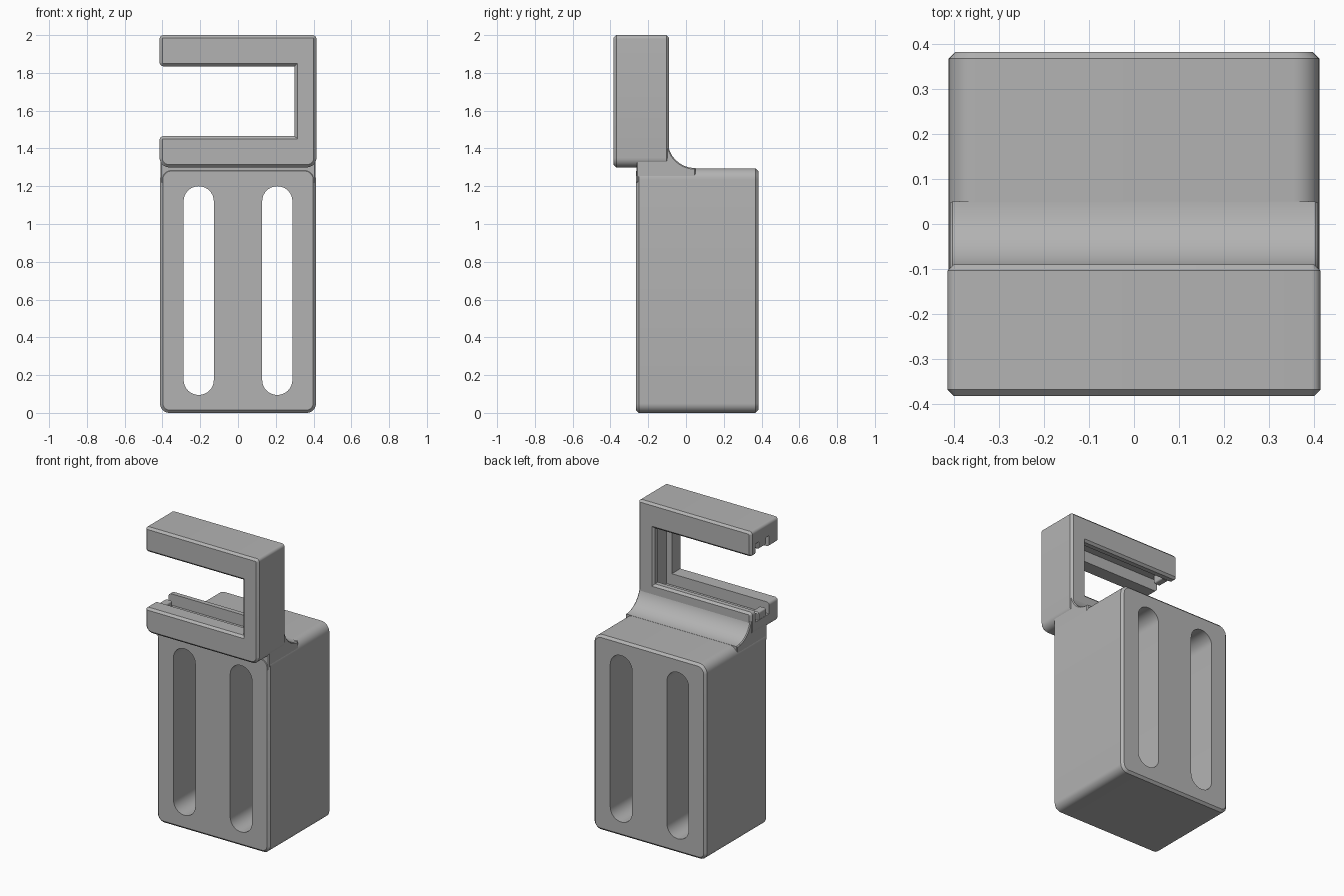
import bpy, bmesh, math
from mathutils import Vector

cube = bpy.data.objects.get("Cube")
if cube:
    bpy.data.objects.remove(cube, do_unlink=True)

grey = bpy.data.materials.new("plain grey")
grey.use_nodes = True
grey.diffuse_color = (0.45, 0.45, 0.45, 1)
grey.node_tree.nodes["Principled BSDF"].inputs["Base Color"].default_value = (0.45, 0.45, 0.45, 1)


def rounded(corners, steps=8):
    """Outline with a circular arc at each right-angled corner (a, b, radius)."""
    out = []
    for i, (a, b, r) in enumerate(corners):
        p = Vector((a, b))
        if r == 0:
            out.append(p)
            continue
        u = (Vector(corners[i - 1][:2]) - p).normalized()
        v = (Vector(corners[(i + 1) % len(corners)][:2]) - p).normalized()
        for k in range(steps + 1):
            t = math.pi / 2 * k / steps
            out.append(p + (u + v - v * math.cos(t) - u * math.sin(t)) * r)
    return out


def rect(a0, a1, b0, b1, r_low=0, r_high=0):
    return [(a0, b0, r_low), (a1, b0, r_low), (a1, b1, r_high), (a0, b1, r_high)]


def prism(name, corners, lo, hi, axis="Y", chamfer=0):
    """Extrude an outline along an axis and chamfer the rims of both ends."""
    bm = bmesh.new()
    place = (lambda p, d: (p.x, d, p.y)) if axis == "Y" else (lambda p, d: (d, p.x, p.y))
    face = bm.faces.new([bm.verts.new(place(p, lo)) for p in rounded(corners)])
    ext = bmesh.ops.extrude_face_region(bm, geom=[face], use_keep_orig=True)
    new = [g for g in ext["geom"] if isinstance(g, bmesh.types.BMVert)]
    move = (0, hi - lo, 0) if axis == "Y" else (hi - lo, 0, 0)
    bmesh.ops.translate(bm, verts=new, vec=move)
    bmesh.ops.recalc_face_normals(bm, faces=bm.faces)
    if chamfer:
        k = 1 if axis == "Y" else 0
        rim = [e for e in bm.edges if abs(e.verts[0].co[k] - e.verts[1].co[k]) < 1e-6]
        bmesh.ops.bevel(bm, geom=rim, offset=chamfer, segments=1, affect="EDGES")
    mesh = bpy.data.meshes.new(name)
    bm.to_mesh(mesh)
    bm.free()
    mesh.materials.append(grey)
    obj = bpy.data.objects.new(name, mesh)
    bpy.context.collection.objects.link(obj)
    return obj


def activate(obj):
    bpy.ops.object.select_all(action="DESELECT")
    obj.select_set(True)
    bpy.context.view_layer.objects.active = obj


def cut(target, cutter):
    mod = target.modifiers.new("cut", "BOOLEAN")
    mod.operation, mod.solver, mod.object = "DIFFERENCE", "EXACT", cutter
    activate(target)
    bpy.ops.object.modifier_apply(modifier=mod.name)
    bpy.data.objects.remove(cutter, do_unlink=True)


# Main block with two long through slots
body = prism("body", rect(-0.413, 0.413, 0, 1.295, 0.05, 0.06), -0.265, 0.383, chamfer=0.015)
for side in (-1, 1):
    x = side * 0.208
    cut(body, prism("slot_cutter", rect(x - 0.08, x + 0.08, 0.095, 1.2, 0.0795, 0.0795), -0.6, 0.6))

# C-shaped holder, open towards -x
clamp = prism("holder", [
    (-0.415, 1.3, 0.05), (0.415, 1.3, 0.05), (0.415, 2.0, 0.02), (-0.415, 2.0, 0.02),
    (-0.415, 1.835, 0.02), (0.3, 1.835, 0), (0.3, 1.465, 0), (-0.415, 1.465, 0.02)],
    -0.383, -0.09, chamfer=0.014)
# Channel that runs round the inside of the holder
cut(clamp, prism("channel_cutter", rect(-0.6, 0.34, 1.39, 1.91), -0.28, -0.135))

# Small catches in the channel at the open end
for name, z in (("lower_catch", 1.405), ("upper_catch", 1.895)):
    prism(name, rect(-0.413, -0.365, z - 0.035, z + 0.035, 0.01, 0.01), -0.255, -0.165, chamfer=0.008)

# Concave neck that blends the holder into the block
prism("neck", [(-0.262, 1.22, 0), (0.05, 1.22, 0), (0.05, 1.296, 0),
               (-0.097, 1.296, 0.145), (-0.097, 1.442, 0), (-0.13, 1.442, 0),
               (-0.13, 1.36, 0), (-0.262, 1.36, 0)], -0.41, 0.41, axis="X", chamfer=0.006)

for obj in bpy.context.collection.objects:
    if obj.type == "MESH":
        activate(obj)
        bpy.ops.object.shade_smooth_by_angle(angle=math.radians(30))
